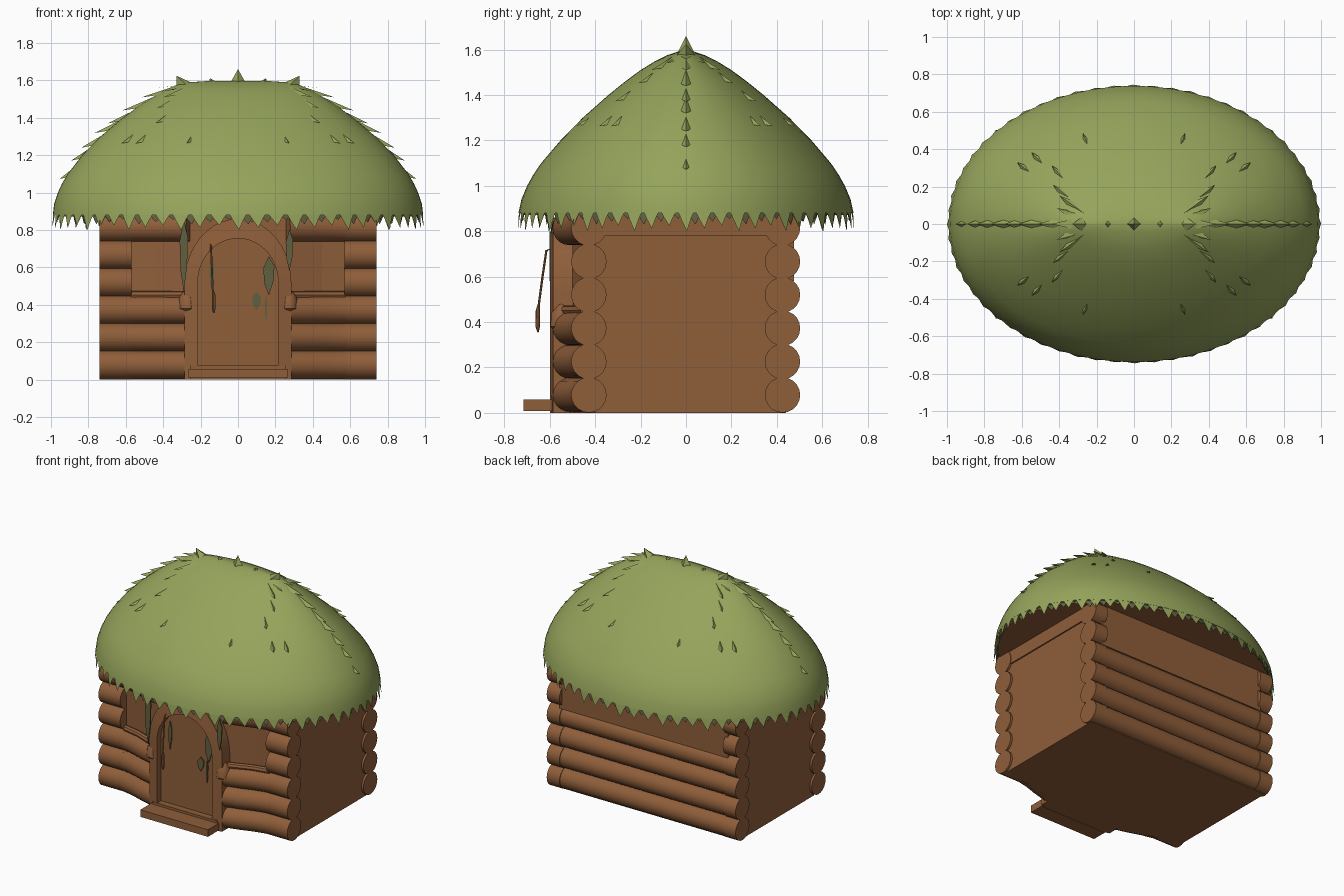
import bpy, bmesh, math
from mathutils import Vector

if "Cube" in bpy.data.objects:
    bpy.data.objects.remove(bpy.data.objects["Cube"])


def material(name, rgb):
    m = bpy.data.materials.new(name)
    m.diffuse_color = (*rgb, 1)
    m.use_nodes = True
    m.node_tree.nodes["Principled BSDF"].inputs["Base Color"].default_value = m.diffuse_color
    return m


WOOD = material("warm brown wood", (0.275, 0.112, 0.042))
THATCH = material("olive green thatch", (0.30, 0.37, 0.105))
MOSS = material("dark moss green", (0.115, 0.115, 0.05))


def finish(name, bm, mat, smooth=True, recalc=True):
    if recalc:
        bmesh.ops.recalc_face_normals(bm, faces=bm.faces[:])
    me = bpy.data.meshes.new(name)
    bm.to_mesh(me)
    bm.free()
    me.materials.append(mat)
    ob = bpy.data.objects.new(name, me)
    bpy.context.collection.objects.link(ob)
    if smooth:
        bpy.ops.object.select_all(action='DESELECT')
        ob.select_set(True)
        bpy.context.view_layer.objects.active = ob
        bpy.ops.object.shade_smooth_by_angle(angle=math.radians(40))
    return ob


def loft(bm, rings):
    """Skin closed rings of points and cap both ends."""
    vs = [[bm.verts.new(p) for p in r] for r in rings]
    n = len(vs[0])
    for a, b in zip(vs, vs[1:]):
        for i in range(n):
            j = (i + 1) % n
            bm.faces.new((a[i], a[j], b[j], b[i]))
    bm.faces.new(vs[0][::-1])
    bm.faces.new(vs[-1])


def tube(bm, path, radii, n=20):
    pts = [Vector(p) for p in path]
    rings = []
    for k, p in enumerate(pts):
        d = (pts[min(k + 1, len(pts) - 1)] - pts[max(k - 1, 0)]).normalized()
        ref = Vector((0, 1, 0)) if abs(d.z) > 0.8 else Vector((0, 0, 1))
        u = d.cross(ref).normalized()
        v = u.cross(d)
        rings.append([p + radii[k] * (u * math.cos(t) + v * math.sin(t))
                      for t in (2 * math.pi * i / n for i in range(n))])
    loft(bm, rings)


def box(bm, x0, x1, y0, y1, z0, z1):
    loft(bm, [[(x0, y0, z), (x1, y0, z), (x1, y1, z), (x0, y1, z)] for z in (z0, z1)])


# Wall core: flat end walls, front swelling out towards the door
bm = bmesh.new()
foot = [(-0.725, 0.44), (-0.725, -0.40), (-0.60, -0.43), (-0.45, -0.45), (-0.28, -0.50),
        (0.28, -0.50), (0.45, -0.45), (0.60, -0.43), (0.725, -0.40), (0.725, 0.44)]
loft(bm, [[(x, y, z) for x, y in foot] for z in (0.0, 0.90)])
for s in (-1, 1):  # header beams on the end walls
    box(bm, s * 0.70, s * 0.735, -0.38, 0.38, 0.78, 0.90)
finish("wall_core", bm, WOOD, smooth=False)

# Logs: straight at the back, curving out at the front, short stubs beside windows
front, back = bmesh.new(), bmesh.new()
R = 0.078
for i in range(6):
    z = 0.079 + 0.147 * i
    for s in (-1, 1):
        tube(front, [(s * 0.74, -0.428, z), (s * 0.57, -0.428, z)], [R, R])
        if i not in (3, 4):
            path = [(0.64, -0.425), (0.55, -0.435), (0.46, -0.455), (0.37, -0.485), (0.26, -0.515)]
            tube(front, [(s * x, y, z) for x, y in path], [R - 0.003] * 5)
        tube(back, [(s * 0.74, 0.425, z), (s * 0.64, 0.425, z)], [R, R])
    if i < 4:
        tube(back, [(-0.65, 0.423, z), (0.65, 0.423, z)], [R - 0.003] * 2)
box(back, -0.66, 0.66, 0.42, 0.475, 0.58, 0.90)
finish("front_logs", front, WOOD)
finish("back_logs", back, WOOD)


# Door and arched frame
def arch(w, top, z0, spring=0.52, n=20):
    pts = [(-w, z0)]
    pts += [(-w * math.cos(math.pi * i / n), spring + (top - spring) * math.sin(math.pi * i / n))
            for i in range(n + 1)]
    return pts + [(w, z0)]


bm = bmesh.new()
loft(bm, [[(x, y, z) for x, z in arch(0.225, 0.77, 0.03)] for y in (-0.555, -0.45)])
finish("door", bm, WOOD)

bm = bmesh.new()
outer, inner = arch(0.285, 0.86, 0.0), arch(0.215, 0.755, 0.0)
rows = []
for pts, y in ((outer, -0.45), (outer, -0.585), (inner, -0.60), (inner, -0.45)):
    rows.append([bm.verts.new((x, y, z)) for x, z in pts])
for k in range(4):
    a, b = rows[k], rows[(k + 1) % 4]
    for i in range(len(a) - 1):
        bm.faces.new((a[i], a[i + 1], b[i + 1], b[i]))
for e in (0, -1):
    bm.faces.new([r[e] for r in rows])
finish("door_frame", bm, WOOD)

# Knots on the frame, window sills
bm = bmesh.new()
for s in (-1, 1):
    tube(bm, [(s * 0.27, -0.55, z) for z in (0.35, 0.38, 0.44, 0.48)], [0.02, 0.05, 0.045, 0.015], 10)
    tube(bm, [(s * 0.57, -0.445, 0.452), (s * 0.45, -0.47, 0.452), (s * 0.29, -0.53, 0.452)], [0.022] * 3, 8)
finish("frame_knots_and_sills", bm, WOOD)

# Door step
bm = bmesh.new()
box(bm, -0.265, 0.265, -0.715, -0.50, 0.008, 0.058)
box(bm, -0.255, 0.255, -0.60, -0.50, 0.0, 0.075)
finish("door_step", bm, WOOD, smooth=False)

# Hanging cord with a weight in front of the door
bm = bmesh.new()
tube(bm, [(-0.15, -0.58, 0.73), (-0.145, -0.615, 0.715), (-0.14, -0.632, 0.60), (-0.135, -0.648, 0.48),
          (-0.13, -0.652, 0.45), (-0.13, -0.653, 0.38), (-0.13, -0.652, 0.355)],
     [0.004, 0.005, 0.005, 0.005, 0.01, 0.01, 0.003], 8)
finish("hanging_cord", bm, WOOD)

# Moss leaves around the door: x, y, top z, bottom z, half width
bm = bmesh.new()
for x, y, zt, zb, w in ((-0.29, -0.595, 0.86, 0.47, 0.022), (0.275, -0.602, 0.80, 0.58, 0.02),
                        (0.165, -0.565, 0.66, 0.45, 0.03), (0.10, -0.563, 0.47, 0.37, 0.025),
                        (-0.14, -0.563, 0.66, 0.46, 0.013), (0.15, -0.563, 0.46, 0.30, 0.006)):
    prof = [(0, zt), (-w, zt * 0.7 + zb * 0.3), (-w * 0.8, zt * 0.3 + zb * 0.7), (0, zb),
            (w * 0.8, zt * 0.35 + zb * 0.65), (w, zt * 0.75 + zb * 0.25)]
    loft(bm, [[(x + px, yy, pz) for px, pz in prof] for yy in (y, y + 0.008)])
finish("moss_leaves", bm, MOSS, smooth=False)

# Thatched dome: height, half width in x, half depth in y
PROFILE = [(0.80, 1.0, 0.745), (0.88, 0.99, 0.738), (0.94, 0.983, 0.725), (1.0, 0.963, 0.70),
           (1.05, 0.94, 0.672), (1.1, 0.91, 0.638), (1.2, 0.833, 0.553), (1.3, 0.735, 0.455),
           (1.4, 0.615, 0.342), (1.46, 0.535, 0.268), (1.51, 0.455, 0.20), (1.55, 0.385, 0.135),
           (1.575, 0.33, 0.085), (1.59, 0.26, 0.04), (1.597, 0.15, 0.015)]


def roof_point(t, z, k=1.0):
    for (z0, a0, b0), (z1, a1, b1) in zip(PROFILE, PROFILE[1:]):
        if z <= z1 or z1 == PROFILE[-1][0]:
            f = (z - z0) / (z1 - z0)
            return Vector((k * (a0 + f * (a1 - a0)) * math.cos(t),
                           k * (b0 + f * (b1 - b0)) * math.sin(t), z))


N = 96
bm = bmesh.new()
loft(bm, [[roof_point(2 * math.pi * i / N, p[0]) for i in range(N)] for p in PROFILE[1:]])
finish("thatch_dome", bm, THATCH)

# Wooden ceiling under the eaves
bm = bmesh.new()
loft(bm, [[roof_point(2 * math.pi * i / N, 0.88, 0.975).xy.to_3d() + Vector((0, 0, z)) for i in range(N)]
          for z in (0.872, 0.885)])
finish("ceiling", bm, WOOD, smooth=False)


# Ragged fringe: green outer teeth with a mossy inner layer
def fringe(name, mat, count, shift, k, top, tip):
    bm = bmesh.new()
    step = 2 * math.pi / count
    for i in range(count):
        t = (i + shift) * step
        low = tip + 0.012 * (i * 7 % 3)
        mid = top * 0.55 + low * 0.45
        pts = [(-0.5, top), (-0.27, mid), (0.05, low), (0.27, mid), (0.5, top)]
        bm.faces.new([bm.verts.new(roof_point(t + o * step, z, k)) for o, z in pts])
    finish(name, bm, mat, smooth=False, recalc=False)


fringe("outer_fringe", THATCH, 60, 0.0, 1.0, 0.895, 0.80)
fringe("inner_fringe", MOSS, 60, 0.5, 0.982, 0.895, 0.83)

# Loose straw tufts: angle in degrees, height, size, mirrored to all quarters
bm = bmesh.new()
TUFTS = [(70, 1.27, 0.6), (39, 1.27, 0.8), (47, 1.27, 0.8), (50, 1.38, 0.8), (42, 1.46, 0.8),
         (38, 1.52, 1), (25, 1.55, 1), (0, 1.57, 1.3), (0, 1.52, 1.2), (0, 1.45, 1.2), (0, 1.38, 1),
         (0, 1.33, 1.2), (0, 1.25, 1.1), (0, 1.18, 1.0), (0, 1.08, 0.8)]
for deg, z, s in TUFTS:
    for sx in (-1, 1):
        for sy in ((-1, 1) if deg else (1,)):
            t = math.radians(deg)
            m = Vector((sx, sy, 1))
            mid = roof_point(t, z)
            side = Vector((-math.sin(t), math.cos(t), 0)) * 0.018 * s
            out = Vector((math.cos(t), math.sin(t), 0.6)).normalized()
            back_pt = roof_point(t, min(z + 0.05 * s, 1.597))
            tip = roof_point(t, z - 0.025 * s) + out * 0.03 * s
            v = [bm.verts.new(p * m) for p in (mid + side, mid - side, back_pt, tip)]
            for f in ((0, 1, 2), (0, 3, 1), (1, 3, 2), (2, 3, 0)):
                bm.faces.new([v[q] for q in f])
# Ridge spikes: x, base half width, tip x, tip height
for x, w, tx, tz in ((0, 0.05, 0, 1.66), (0.27, 0.06, 0.33, 1.625), (-0.27, 0.06, -0.33, 1.625),
                     (0.12, 0.04, 0.15, 1.612), (-0.12, 0.04, -0.15, 1.612)):
    base = [bm.verts.new(p) for p in ((x - w, 0, 1.57), (x, -0.045, 1.57), (x + w, 0, 1.57), (x, 0.045, 1.57))]
    top = bm.verts.new((tx, 0, tz))
    for q in range(4):
        bm.faces.new((base[q], base[(q + 1) % 4], top))
    bm.faces.new(base[::-1])
finish("straw_tufts", bm, THATCH, smooth=False)
